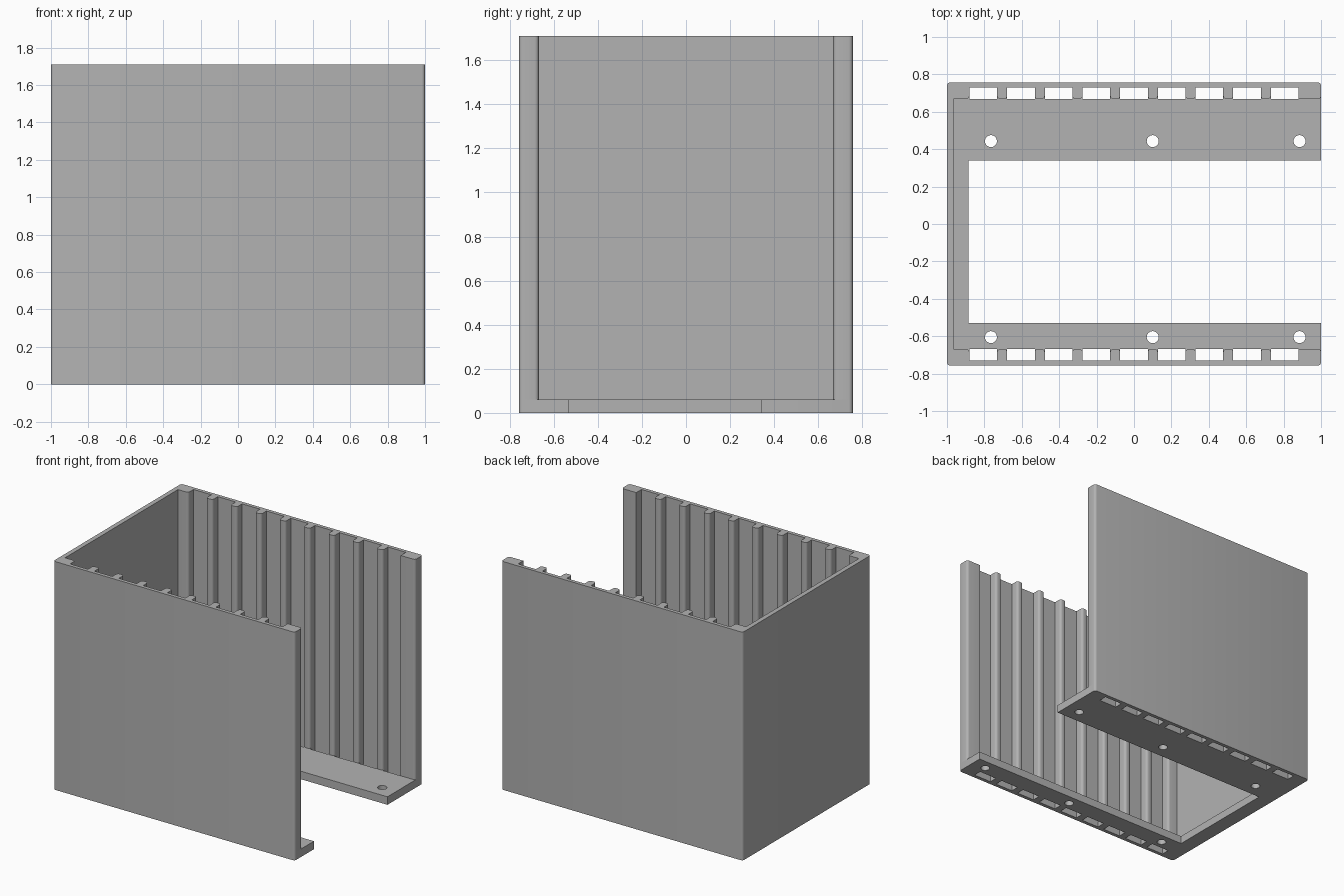
import bpy
import math
from mathutils import Vector

cube = bpy.data.objects.get("Cube")
if cube:
    bpy.data.objects.remove(cube, do_unlink=True)

grey = bpy.data.materials.new("plain grey")
grey.use_nodes = True
colour = (0.45, 0.45, 0.45, 1)
grey.diffuse_color = colour
grey.node_tree.nodes["Principled BSDF"].inputs["Base Color"].default_value = colour

# Main dimensions
HEIGHT, FLOOR = 1.71, 0.06
OUTER, GROOVE, INNER = 0.757, 0.73, 0.668
BACK = -0.965
ROUND = 0.018
GROOVES = [(-0.88 + 0.2015 * i, -0.732 + 0.2015 * i) for i in range(9)]


def rounded(corners, steps=4):
    """Turn (x, y, radius) corners into an outline with rounded right angles."""
    outline = []
    for i, (x, y, r) in enumerate(corners):
        p = Vector((x, y))
        if not r:
            outline.append(p)
            continue
        to_prev = (Vector(corners[i - 1][:2]) - p).normalized() * r
        to_next = (Vector(corners[(i + 1) % len(corners)][:2]) - p).normalized() * r
        centre = p + to_prev + to_next
        for k in range(steps + 1):
            a = math.pi / 2 * k / steps
            outline.append(centre - to_next * math.cos(a) - to_prev * math.sin(a))
    return outline


def rectangle(x0, x1, y0, y1):
    return [(x0, y0), (x1, y0), (x1, y1), (x0, y1)]


def circle(x, y, r, n=32):
    return [(x + r * math.cos(math.tau * k / n), y + r * math.sin(math.tau * k / n))
            for k in range(n)]


def extruded(name, outlines, z0, z1):
    """Extrude a flat outline; further outlines inside it become holes."""
    curve = bpy.data.curves.new(name + " outline", "CURVE")
    curve.dimensions = "2D"
    curve.fill_mode = "BOTH"
    curve.extrude = (z1 - z0) / 2
    for outline in outlines:
        spline = curve.splines.new("POLY")
        spline.points.add(len(outline) - 1)
        for point, (x, y) in zip(spline.points, outline):
            point.co = (x, y, 0, 1)
        spline.use_cyclic_u = True
    helper = bpy.data.objects.new(name + " helper", curve)
    bpy.context.collection.objects.link(helper)
    graph = bpy.context.evaluated_depsgraph_get()
    mesh = bpy.data.meshes.new_from_object(helper.evaluated_get(graph))
    bpy.data.objects.remove(helper, do_unlink=True)
    mesh.name = name
    mesh.materials.clear()
    mesh.materials.append(grey)
    for v in mesh.vertices:
        v.co.z += (z0 + z1) / 2
    obj = bpy.data.objects.new(name, mesh)
    bpy.context.collection.objects.link(obj)
    bpy.ops.object.select_all(action="DESELECT")
    obj.select_set(True)
    bpy.context.view_layer.objects.active = obj
    bpy.ops.object.shade_smooth_by_angle(angle=math.radians(30))
    return obj


# Ribbed side walls joined by the plain end wall
half = [(-1, OUTER, ROUND), (1, OUTER, ROUND), (1, INNER, ROUND)]
for start, end in reversed(GROOVES):
    last = end > 0.8
    half += [(end, INNER, 0 if last else ROUND), (end, GROOVE, 0),
             (start, GROOVE, 0), (start, INNER, ROUND)]
half.append((BACK, INNER, 0))
walls = half + [(x, -y, r) for x, y, r in reversed(half)]
extruded("ribbed_walls", [rounded(walls)], FLOOR, HEIGHT)

# Floor frame, open at one end, with slots under the grooves and screw holes
frame = [(-1, OUTER, ROUND), (1, OUTER, ROUND), (1, 0.34, 0), (-0.885, 0.34, 0),
         (-0.885, -0.53, 0), (1, -0.53, 0), (1, -OUTER, ROUND), (-1, -OUTER, ROUND)]
openings = []
for start, end in GROOVES:
    openings.append(rectangle(start, end, INNER, GROOVE))
    openings.append(rectangle(start, end, -GROOVE, -INNER))
for x in (-0.765, 0.1, 0.885):
    for y in (0.443, -0.605):
        openings.append(circle(x, y, 0.032))
extruded("floor_frame", [rounded(frame)] + openings, 0, FLOOR)
